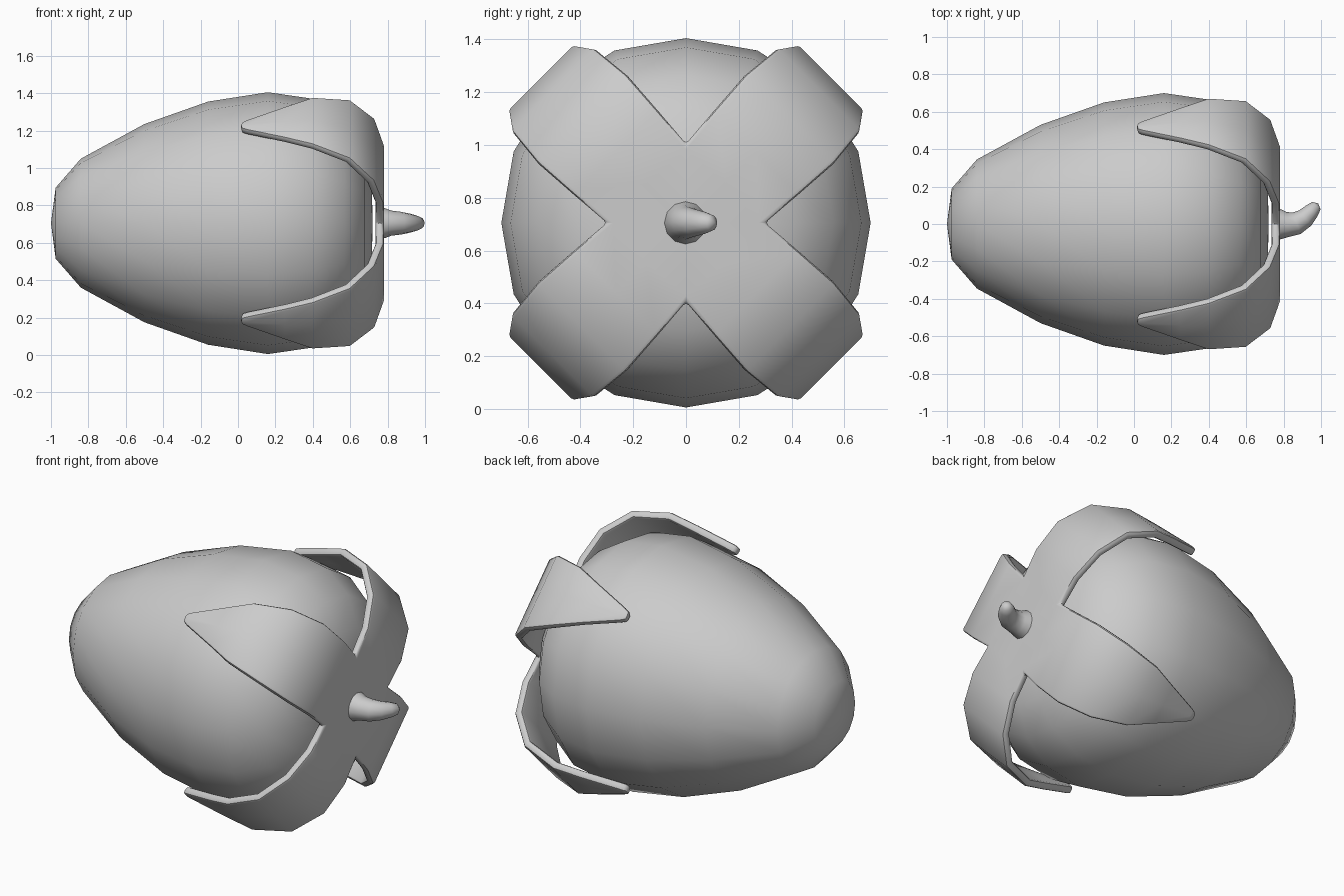
import bpy, bmesh, math
from mathutils import Vector

if "Cube" in bpy.data.objects:
    bpy.data.objects.remove(bpy.data.objects["Cube"])

CZ = 0.705  # height of the fruit's long axis


def finish(name, bm, angle=50, solid=0.0, bevel=0.0):
    """Turn a bmesh into an object, apply modifiers and shade it."""
    me = bpy.data.meshes.new(name)
    bm.to_mesh(me)
    bm.free()
    ob = bpy.data.objects.new(name, me)
    bpy.context.collection.objects.link(ob)
    bpy.ops.object.select_all(action='DESELECT')
    ob.select_set(True)
    bpy.context.view_layer.objects.active = ob
    if solid:
        m = ob.modifiers.new("thickness", 'SOLIDIFY')
        m.thickness, m.offset = solid, -1
        bpy.ops.object.modifier_apply(modifier=m.name)
    if bevel:
        m = ob.modifiers.new("rim", 'BEVEL')
        m.width, m.segments = bevel, 2
        m.limit_method, m.angle_limit = 'ANGLE', math.radians(55)
        bpy.ops.object.modifier_apply(modifier=m.name)
    bpy.ops.object.shade_smooth_by_angle(angle=math.radians(angle))
    return ob


def skin(rings, start, end):
    """Bridge vertex rings into a closed tube with pointed end caps."""
    bm = bmesh.new()
    loops = [[bm.verts.new(p) for p in r] for r in rings]
    n = len(loops[0])
    for a, b in zip(loops, loops[1:]):
        for i in range(n):
            j = (i + 1) % n
            bm.faces.new((a[i], a[j], b[j], b[i]))
    for loop, tip in ((loops[0], start), (loops[-1], end)):
        v = bm.verts.new(tip)
        for i in range(n):
            bm.faces.new((v, loop[i], loop[(i + 1) % n]))
    bmesh.ops.recalc_face_normals(bm, faces=bm.faces)
    return bm


# Fruit body: turned profile (x, radius), slightly fuller on the diagonals
profile = [(-0.975, 0.19), (-0.84, 0.345), (-0.5, 0.53), (-0.16, 0.65),
           (0.16, 0.70), (0.40, 0.665), (0.57, 0.56), (0.675, 0.41), (0.715, 0.22)]
rings = []
for x, r in profile:
    ring = []
    for i in range(16):
        a = math.tau * i / 16
        k = r * (1 + 0.02 * math.sin(2 * a) ** 2)
        ring.append((x, k * math.cos(a), CZ + k * math.sin(a)))
    rings.append(ring)
finish("fruit_body", skin(rings, (-1, 0, CZ), (0.72, 0, CZ)), 60)

# Calyx: four folded leaves on the diagonals, rows of (distance, x, half width)
rows = [(0.212, 0.78, 0.212), (0.376, 0.78, 0.225), (0.56, 0.73, 0.237),
        (0.715, 0.60, 0.222), (0.778, 0.40, 0.178), (0.768, 0.25, 0.118),
        (0.748, 0.05, 0.04), (0.744, 0.015, 0.022)]
bm = bmesh.new()
for q in range(4):
    phi = math.pi / 4 + q * math.pi / 2
    c, s = math.cos(phi), math.sin(phi)
    grid = [[bm.verts.new((x, d * c - t * s, CZ + d * s + t * c))
             for t in (-w, 0, w)] for d, x, w in rows]
    hub = bm.verts.new((0.78, 0, CZ))
    for k in range(2):
        bm.faces.new((hub, grid[0][k], grid[0][k + 1]))
        for a, b in zip(grid, grid[1:]):
            bm.faces.new((a[k], b[k], b[k + 1], a[k + 1]))
bmesh.ops.remove_doubles(bm, verts=bm.verts, dist=0.002)
finish("leaf_calyx", bm, 40, solid=0.045, bevel=0.015)

# Stem: tapering tube bending towards +y, points of (x, y, radius)
path = [(0.74, 0.0, 0.085), (0.785, -0.002, 0.08), (0.82, -0.003, 0.067),
        (0.87, 0.004, 0.061), (0.915, 0.032, 0.052), (0.95, 0.07, 0.042),
        (0.975, 0.098, 0.03)]
rings = []
for i, (x, y, r) in enumerate(path):
    p, n = path[max(i - 1, 0)], path[min(i + 1, len(path) - 1)]
    d = Vector((n[0] - p[0], n[1] - p[1], 0)).normalized()
    side = Vector((-d.y, d.x, 0))
    rings.append([Vector((x, y, CZ)) + r * (math.cos(a) * side + math.sin(a) * Vector((0, 0, 1)))
                  for a in (math.tau * k / 12 for k in range(12))])
finish("stem", skin(rings, (0.74, 0, CZ), (0.985, 0.11, CZ)), 60)
